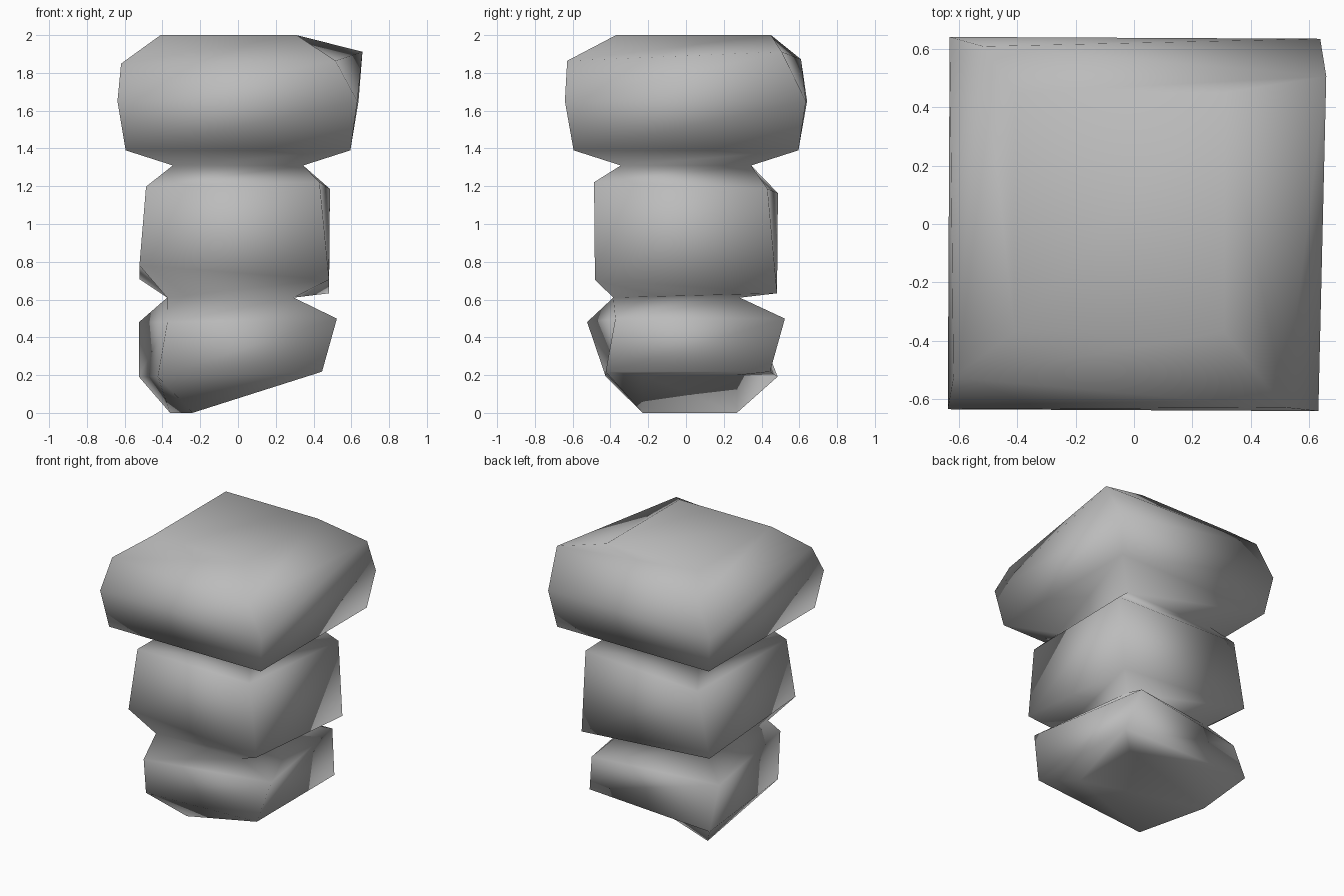
import bpy
import bmesh
from math import cos, sin

# Remove the default object
cube = bpy.data.objects.get("Cube")
if cube:
    bpy.data.objects.remove(cube, do_unlink=True)

# Stone colour
stone = bpy.data.materials.new("stone_grey")
stone.use_nodes = True
grey = (0.5, 0.5, 0.5, 1)
stone.diffuse_color = grey
stone.node_tree.nodes["Principled BSDF"].inputs["Base Color"].default_value = grey

bm = bmesh.new()


def add_ring(height, half_x, half_y, centre=(0, 0), twist=0, tilt=(0, 0)):
    """Add a four-cornered ring: front left-hand side first, then anticlockwise."""
    corners = []
    for side_x, side_y in ((-1, -1), (1, -1), (1, 1), (-1, 1)):
        u, v = side_x * half_x, side_y * half_y
        x = centre[0] + u * cos(twist) - v * sin(twist)
        y = centre[1] + u * sin(twist) + v * cos(twist)
        z = height + tilt[0] * u + tilt[1] * v
        corners.append(bm.verts.new((x, y, z)))
    return corners


def bridge(lower, upper):
    """Join two rings with triangles that all slant the same way."""
    for i in range(len(lower)):
        j = (i + 1) % len(lower)
        bm.faces.new((lower[i], lower[j], upper[j]))
        bm.faces.new((lower[i], upper[j], upper[i]))


# Bottom stone, leaning up towards +x
base = add_ring(0.1, 0.28, 0.25, centre=(-0.02, 0.02), tilt=(0.355, 0))
base[0].co.x += 0.06
base[3].co.x -= 0.06
belly = add_ring(0.205, 0.445, 0.435, centre=(0, 0.01), tilt=(0.03, 0))
belly[0].co.x += 0.02
belly[3].co.x -= 0.08
belly[3].co.y += 0.04
shoulder = add_ring(0.49, 0.455, 0.455, twist=0.165, tilt=(0.02, 0))
low_waist = add_ring(0.61, 0.335, 0.335, centre=(-0.04, -0.05))

# Middle stone
middle_rings = [
    add_ring(0.707, 0.502, 0.482, centre=(-0.02, 0), tilt=(-0.075, -0.075)),
    add_ring(1.192, 0.46, 0.46, twist=-0.06, tilt=(0.025, -0.038)),
    add_ring(1.31, 0.345, 0.345),
]

# Top stone
top_rings = [
    add_ring(1.39, 0.595, 0.595),
    add_ring(1.65, 0.635, 0.638, twist=-0.005),
    add_ring(1.868, 0.57, 0.57, centre=(0, -0.01), twist=-0.09, tilt=(0.013, 0.02)),
    add_ring(2.0, 0.36, 0.41, centre=(-0.05, 0.04)),
]
top_rings[2][2].co.x += 0.04
top_rings[2][2].co.z += 0.025

# Skin the rings and close both ends
rings = [base, belly, shoulder, low_waist] + middle_rings + top_rings
for lower, upper in zip(rings, rings[1:]):
    bridge(lower, upper)
bm.faces.new(rings[-1])
bm.faces.new(reversed(base))

for face in bm.faces:
    face.smooth = True

mesh = bpy.data.meshes.new("stacked_stones")
bm.to_mesh(mesh)
bm.free()
mesh.materials.append(stone)
stones = bpy.data.objects.new("stacked_stones", mesh)
bpy.context.scene.collection.objects.link(stones)
